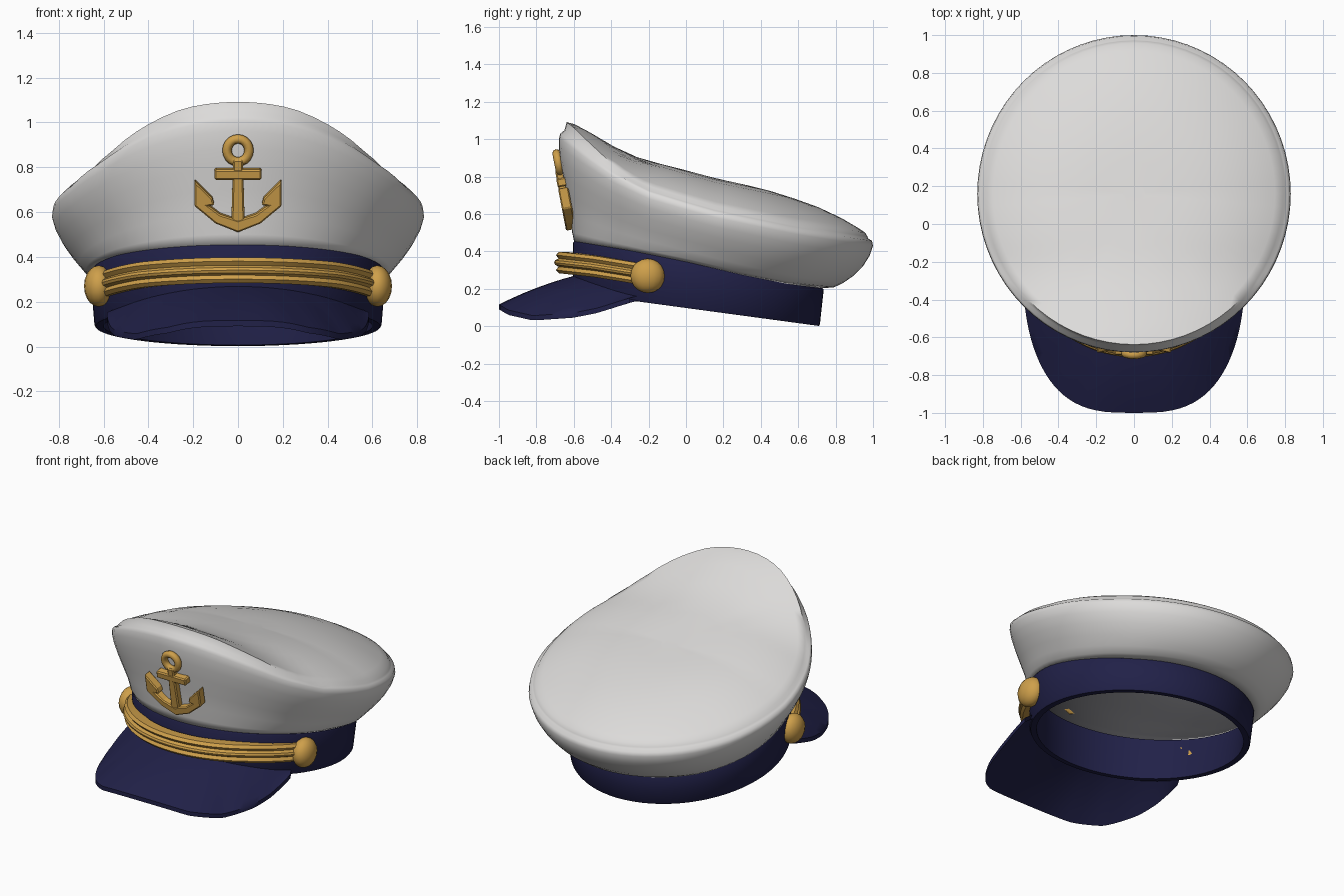
import bpy, bmesh, math
from mathutils import Vector

if "Cube" in bpy.data.objects:
    bpy.data.objects.remove(bpy.data.objects["Cube"])

def material(name, col):
    m = bpy.data.materials.new(name)
    m.diffuse_color = (*col, 1)
    m.use_nodes = True
    m.node_tree.nodes["Principled BSDF"].inputs["Base Color"].default_value = m.diffuse_color
    return m

WHITE = material("white_cloth", (0.72, 0.71, 0.70))
NAVY = material("navy_cloth", (0.015, 0.015, 0.065))
GOLD = material("gold_trim", (0.62, 0.35, 0.07))
DARK = material("dark_lining", (0.06, 0.06, 0.065))

def finish(name, bm, mat, angle=40):
    bmesh.ops.recalc_face_normals(bm, faces=bm.faces)
    me = bpy.data.meshes.new(name)
    bm.to_mesh(me)
    bm.free()
    ob = bpy.data.objects.new(name, me)
    bpy.context.collection.objects.link(ob)
    me.materials.append(mat)
    bpy.ops.object.select_all(action='DESELECT')
    ob.select_set(True)
    bpy.context.view_layer.objects.active = ob
    if angle:
        bpy.ops.object.shade_smooth_by_angle(angle=math.radians(angle))
    return ob

def loft(rings, around=True, wrap=False, caps=False):
    """Skin a list of equal-length rings of points."""
    bm = bmesh.new()
    vs = [[bm.verts.new(p) for p in r] for r in rings]
    n = len(vs[0])
    pairs = list(zip(vs, vs[1:])) + ([(vs[-1], vs[0])] if wrap else [])
    for a, b in pairs:
        for i in range(n if around else n - 1):
            j = (i + 1) % n
            bm.faces.new((a[i], a[j], b[j], b[i]))
    if caps:
        bm.faces.new(vs[0])
        bm.faces.new(vs[-1])
    return bm

def interp(table, v):
    if v <= table[0][0]:
        return table[0][1]
    for (a, p), (b, q) in zip(table, table[1:]):
        if v <= b:
            return p + (q - p) * (v - a) / (b - a)
    return table[-1][1]

N = 72
ANG = [2 * math.pi * i / N for i in range(N)]

def band_top(y):
    return interp([(-0.6, 0.455), (-0.3, 0.405), (0, 0.345), (0.3, 0.275), (0.55, 0.225), (0.76, 0.2)], y)

def band_bottom(y):
    return 0.098 - 0.135 * y

def rim_z(y):
    return interp([(-0.68, 1.03), (-0.55, 0.93), (-0.4, 0.825), (-0.2, 0.725), (0, 0.665),
                   (0.16, 0.62), (0.6, 0.53), (1, 0.47)], y)

# Navy head band: closed ring with thickness
def band_ring(f, inset):
    rx, ry, cy = 0.64 + 0.02 * f - inset, 0.66 + 0.01 * f - inset, 0.055 + 0.012 * f
    pts = []
    for t in ANG:
        x, y = rx * math.cos(t), cy + ry * math.sin(t)
        pts.append((x, y, band_bottom(y) + (band_top(y) - band_bottom(y)) * f))
    return pts

finish("head_band", loft([band_ring(f, i) for f, i in
       [(0, 0.005), (0.04, 0), (0.5, 0), (0.97, 0), (1, 0.005), (1, 0.04), (0.5, 0.045), (0, 0.04)]],
       wrap=True), NAVY, 50)

# White crown: flared wall (straight in front, bulging at the back), then domed top
FRONT = [(-0.1, -0.03), (0.07, 0.08), (0.2, 0.25), (0.45, 0.43), (0.7, 0.6), (0.9, 0.75), (1, 0.88), (0.98, 0.96), (0.9, 1)]
BACK = [(-0.1, 0), (0.2, 0.02), (0.38, 0.1), (0.6, 0.25), (0.8, 0.45), (0.93, 0.65), (1, 0.85), (0.98, 0.95), (0.9, 1)]
rings = []
for (fs, fh), (bs, bh) in zip(FRONT, BACK):
    ring = []
    for t in ANG:
        w = (1 - math.sin(t)) / 2
        s, h = bs + (fs - bs) * w, bh + (fh - bh) * w
        bx, by = 0.655 * math.cos(t), 0.067 + 0.67 * math.sin(t)
        rx, ry = 0.83 * math.cos(t), 0.16 + 0.84 * math.sin(t)
        z0, z1 = band_top(by), rim_z(ry)
        ring.append((bx + (rx - bx) * s, by + (ry - by) * s, z0 + (z1 - z0) * h))
    rings.append(ring)
for rho, dz in [(0.965, -0.012), (0.95, 0), (0.9, 0), (0.8, 0), (0.65, 0), (0.5, 0), (0.35, 0), (0.2, 0), (0.07, 0)]:
    ring = []
    for t in ANG:
        x, y = 0.83 * rho * math.cos(t), 0.16 + 0.84 * rho * math.sin(t)
        peak = 0.07 * min(1, max(0, (-0.3 - y) / 0.3))
        if dz:
            peak *= 0.5
        ring.append((x, y, rim_z(y) + 0.17 * (1 - rho ** 3) + peak + dz))
    rings.append(ring)
bm = loft(rings)
bm.verts.ensure_lookup_table()
bm.faces.new(bm.verts[-N:])
crown = finish("crown", bm, WHITE, 60)
crown.data.materials.append(DARK)
sol = crown.modifiers.new("lining", 'SOLIDIFY')
sol.thickness = 0.02
sol.offset = -1
sol.material_offset = 1

# Visor: lofted from the band out to a rounded, drooping edge
M = 48
top, under = [], []
for k in range(7):
    f = k / 6
    a, b = [], []
    for i in range(M + 1):
        u = math.pi * i / M
        c, s = math.cos(u), math.sin(u)
        t = math.radians(-27 - 126 * i / M)
        inner = Vector((0.62 * math.cos(t), 0.055 + 0.645 * math.sin(t), 0.155 + 0.105 * s))
        ox = 0.585 * math.copysign(abs(c) ** 0.65, c)
        oz = interp([(0, 0.14), (0.25, 0.085), (0.43, 0.06), (0.74, 0.045), (0.93, 0.075), (1, 0.105)], s)
        p = inner.lerp(Vector((ox, -0.3 - 0.7 * s, oz)), f)
        p.z += 0.05 * f * (1 - f) * s
        a.append(p + Vector((0, 0, 0.012)))
        b.append(p - Vector((0, 0, 0.014)))
    top.append(a)
    under.append(b)
finish("visor", loft(top + under[::-1], around=False, wrap=True), NAVY, 50)

# Gold strap: three-ridged section swept round the front
SECT = [(-0.07, -0.055), (-0.01, -0.057), (0.005, -0.04), (-0.008, -0.022), (0.01, -0.012), (0.015, 0),
        (0.01, 0.012), (-0.008, 0.022), (0.005, 0.04), (-0.01, 0.057), (-0.07, 0.055)]
rings = []
for i in range(41):
    t = math.radians(-24 - 132 * i / 40)
    ring = []
    for d, dz in SECT:
        x, y = (0.67 + d) * math.cos(t), 0.065 + (0.755 + d) * math.sin(t)
        zc = interp([(-0.7, 0.342), (-0.5, 0.32), (-0.2, 0.272)], 0.065 + 0.755 * math.sin(t))
        ring.append((x, y, zc + dz))
    rings.append(ring)
finish("gold_strap", loft(rings, caps=True), GOLD, 35)

# Strap buttons
for side, label in ((-1, "left"), (1, "right")):
    bm = bmesh.new()
    bmesh.ops.create_uvsphere(bm, u_segments=16, v_segments=10, radius=1)
    for v in bm.verts:
        v.co = Vector((v.co.x * 0.065 + side * 0.622, v.co.y * 0.092 - 0.205, v.co.z * 0.092 + 0.27))
    finish(label + "_strap_button", bm, GOLD, 60)

# Anchor badge: flat parts in x/z about z = 0.73, tilted to lie on the crown front
def place(ob):
    ob.location = (0, -0.655, 0.73)
    ob.rotation_euler = (0.19, 0, 0)

def plate(name, pts, depth=0.045):
    bm = bmesh.new()
    f = bm.faces.new([bm.verts.new((x, -depth / 2, z - 0.73)) for x, z in pts])
    r = bmesh.ops.extrude_face_region(bm, geom=[f])
    bmesh.ops.translate(bm, vec=(0, depth, 0), verts=[v for v in r["geom"] if isinstance(v, bmesh.types.BMVert)])
    ob = finish(name, bm, GOLD, 0)
    place(ob)
    bev = ob.modifiers.new("edge", 'BEVEL')
    bev.width = 0.007
    bev.segments = 1

half = [(0.1, 0.55), (0.165, 0.605), (0.195, 0.63), (0.195, 0.745), (0.115, 0.665), (0.105, 0.632), (0.13, 0.63), (0.08, 0.592)]
plate("anchor_arms", [(0, 0.51)] + half + [(0, 0.565)] + [(-x, z) for x, z in half[::-1]], 0.055)
plate("anchor_shank", [(-0.03, 0.54), (0.03, 0.54), (0.022, 0.84), (-0.022, 0.84)], 0.05)
plate("anchor_stock", [(-0.105, 0.748), (0.105, 0.748), (0.105, 0.795), (-0.105, 0.795)], 0.055)
rings = []
for i in range(20):
    a = 2 * math.pi * i / 20
    rings.append([((0.049 + 0.021 * math.cos(b)) * math.cos(a), 0.022 * math.sin(b),
                   (0.052 + 0.021 * math.cos(b)) * math.sin(a) + 0.148)
                  for b in [2 * math.pi * j / 8 for j in range(8)]])
place(finish("anchor_ring", loft(rings, wrap=True), GOLD, 50))
